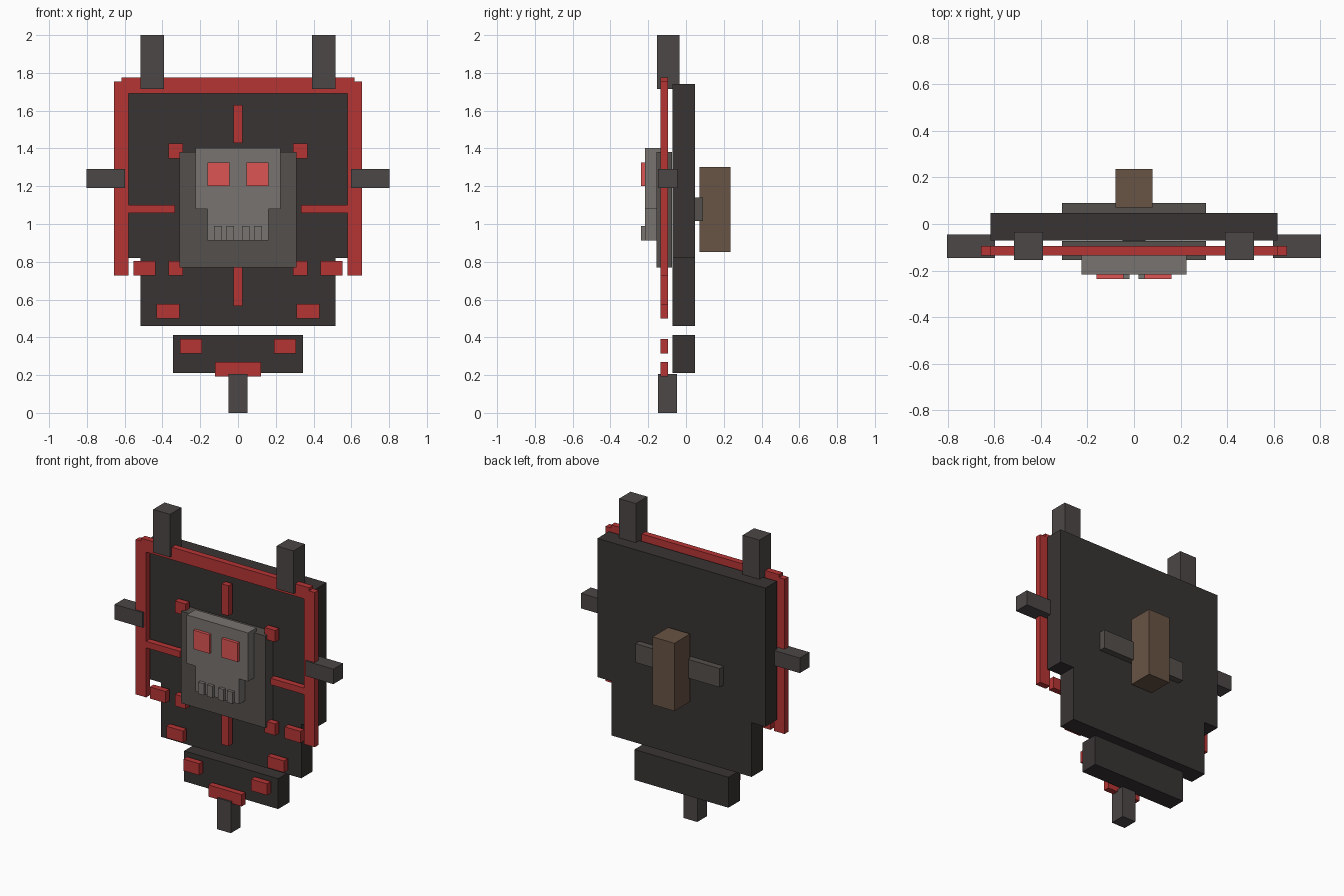
import bpy
import bmesh

if "Cube" in bpy.data.objects:
    bpy.data.objects.remove(bpy.data.objects["Cube"])


def material(name, rgb):
    m = bpy.data.materials.new(name)
    m.diffuse_color = (*rgb, 1)
    m.use_nodes = True
    m.node_tree.nodes["Principled BSDF"].inputs["Base Color"].default_value = m.diffuse_color
    return m


DARK = material("dark_wood", (0.04, 0.034, 0.033))
RED = material("red_trim", (0.47, 0.035, 0.035))
GLOW = material("glowing_red", (0.72, 0.09, 0.09))
STONE = material("dark_stone", (0.09, 0.08, 0.072))
BONE = material("bone", (0.19, 0.175, 0.16))
IRON = material("iron", (0.075, 0.063, 0.063))
LEATHER = material("leather", (0.14, 0.087, 0.058))


def box(name, x, y, z, mat):
    """Box from (min, max) ranges on each axis."""
    bm = bmesh.new()
    bmesh.ops.create_cube(bm, size=1)
    for v in bm.verts:
        v.co = [r[0] if c < 0 else r[1] for c, r in zip(v.co, (x, y, z))]
    mesh = bpy.data.meshes.new(name)
    bm.to_mesh(mesh)
    bm.free()
    mesh.materials.append(mat)
    ob = bpy.data.objects.new(name, mesh)
    bpy.context.collection.objects.link(ob)


def pair(name, x, y, z, mat):
    """Box on the right side plus its mirror on the left."""
    box(name + "_right", x, y, z, mat)
    box(name + "_left", (-x[1], -x[0]), y, z, mat)


def centred(name, half, y, z, mat):
    box(name, (-half, half), y, z, mat)


# Stepped shield plates
BODY = (-0.072, 0.048)
centred("upper_plate", 0.617, BODY, (0.82, 1.74), DARK)
centred("middle_plate", 0.515, BODY, (0.46, 0.82), DARK)
centred("lower_plate", 0.345, BODY, (0.21, 0.412), DARK)

# Red border and cross bars
TRIM = (-0.135, -0.095)
centred("top_border", 0.617, TRIM, (1.692, 1.775), RED)
pair("side_border", (0.58, 0.657), TRIM, (0.728, 1.755), RED)
centred("upper_cross_bar", 0.025, TRIM, (1.43, 1.63), RED)
centred("lower_cross_bar", 0.025, TRIM, (0.565, 0.77), RED)
pair("side_cross_bar", (0.333, 0.58), TRIM, (1.057, 1.1), RED)

# Stepped red blocks down the edges and around the emblem
for i, (x, z) in enumerate([
        ((0.29, 0.368), (1.348, 1.425)),
        ((0.29, 0.368), (0.728, 0.805)),
        ((0.437, 0.553), (0.728, 0.805)),
        ((0.31, 0.432), (0.5, 0.577)),
        ((0.19, 0.307), (0.315, 0.392))]):
    pair(f"trim_block_{i + 1}", x, TRIM, z, RED)
centred("bottom_trim_block", 0.122, TRIM, (0.192, 0.27), RED)

# Spikes
pair("top_spike", (0.392, 0.515), (-0.154, -0.034), (1.715, 2.0), IRON)
pair("side_spike", (0.597, 0.803), (-0.147, -0.046), (1.19, 1.29), IRON)
centred("bottom_spike", 0.05, (-0.147, -0.047), (0, 0.207), IRON)

# Skull emblem
centred("emblem_back", 0.309, (-0.155, -0.074), (0.77, 1.38), STONE)
centred("skull_head", 0.225, (-0.217, -0.125), (1.08, 1.402), BONE)
centred("skull_jaw", 0.161, (-0.217, -0.135), (0.912, 1.08), BONE)
pair("eye", (0.045, 0.162), (-0.237, -0.2), (1.2, 1.325), GLOW)
pair("inner_tooth", (0.02, 0.061), (-0.237, -0.2), (0.912, 0.99), BONE)
pair("outer_tooth", (0.085, 0.126), (-0.237, -0.2), (0.912, 0.99), BONE)

# Rear grip
centred("grip_strap", 0.309, (0.03, 0.09), (1.015, 1.14), STONE)
centred("grip", 0.08, (0.072, 0.236), (0.852, 1.302), LEATHER)
